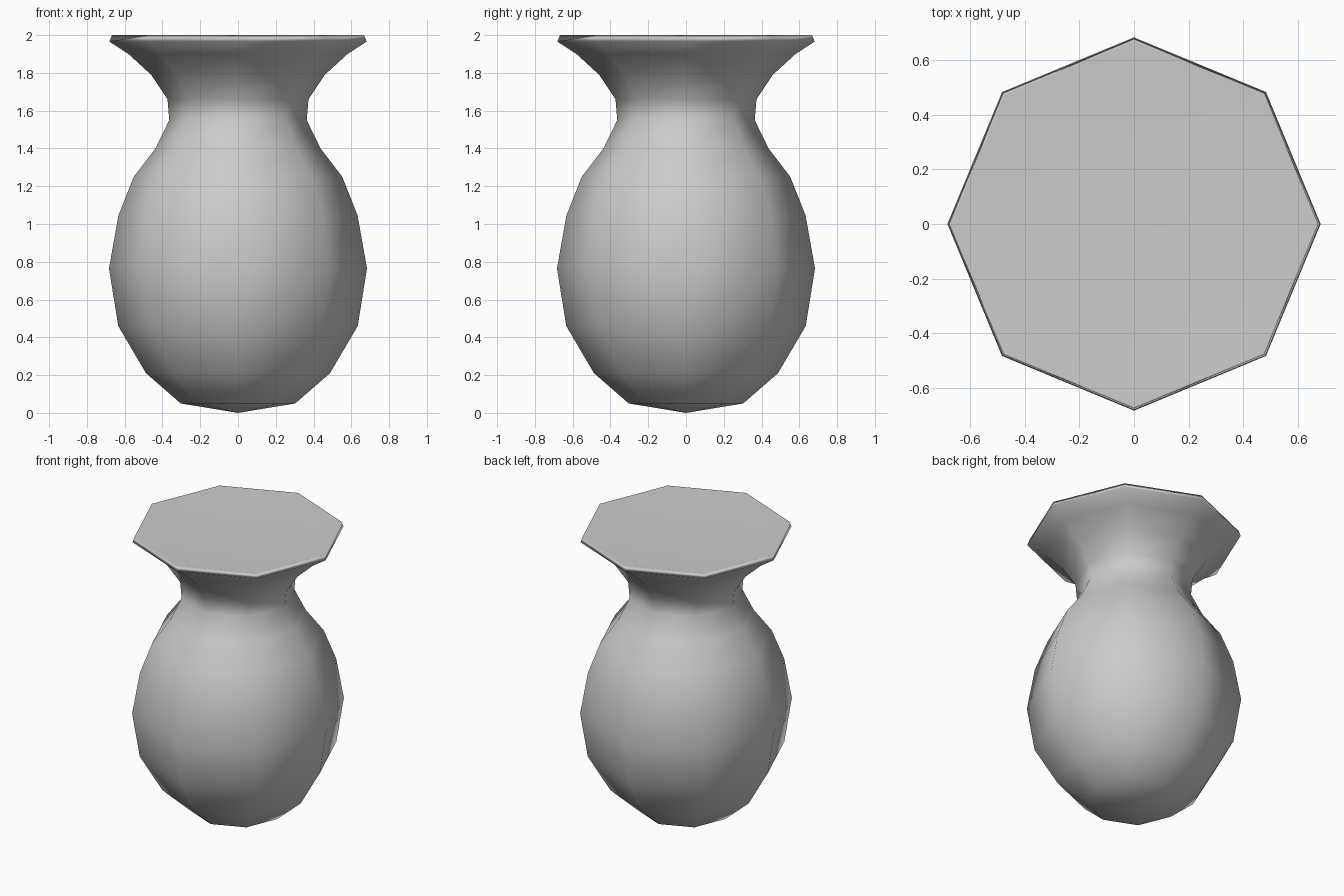
import bpy, bmesh, math

if "Cube" in bpy.data.objects:
    bpy.data.objects.remove(bpy.data.objects["Cube"])

SIDES = 8

# Vase outline as (radius, height): bottom point, belly, neck, rim, shallow dished top
PROFILE = [(0, 0), (0.303, 0.05), (0.487, 0.21), (0.634, 0.46), (0.683, 0.765),
           (0.633, 1.045), (0.552, 1.25), (0.437, 1.40), (0.364, 1.55), (0.373, 1.66),
           (0.46, 1.79), (0.58, 1.90), (0.68, 1.965), (0.668, 2.0), (0, 1.91)]

# Spin the outline into an eight-sided closed body
bm = bmesh.new()
verts = [bm.verts.new((r, 0, z)) for r, z in PROFILE]
edges = [bm.edges.new(pair) for pair in zip(verts, verts[1:])]
bmesh.ops.spin(bm, geom=verts + edges, cent=(0, 0, 0), axis=(0, 0, 1),
               angle=math.tau, steps=SIDES, use_duplicate=False)
bmesh.ops.remove_doubles(bm, verts=bm.verts[:], dist=0.0005)
bmesh.ops.recalc_face_normals(bm, faces=bm.faces[:])

# Smooth shading all over
for face in bm.faces:
    face.smooth = True

mesh = bpy.data.meshes.new("vase")
bm.to_mesh(mesh)
bm.free()
vase = bpy.data.objects.new("vase", mesh)
bpy.context.collection.objects.link(vase)

# Let the large faces lead the shading, so the top stays even up to the rim
weighted = vase.modifiers.new("even_shading", 'WEIGHTED_NORMAL')
weighted.mode = 'FACE_AREA'
weighted.weight = 50
